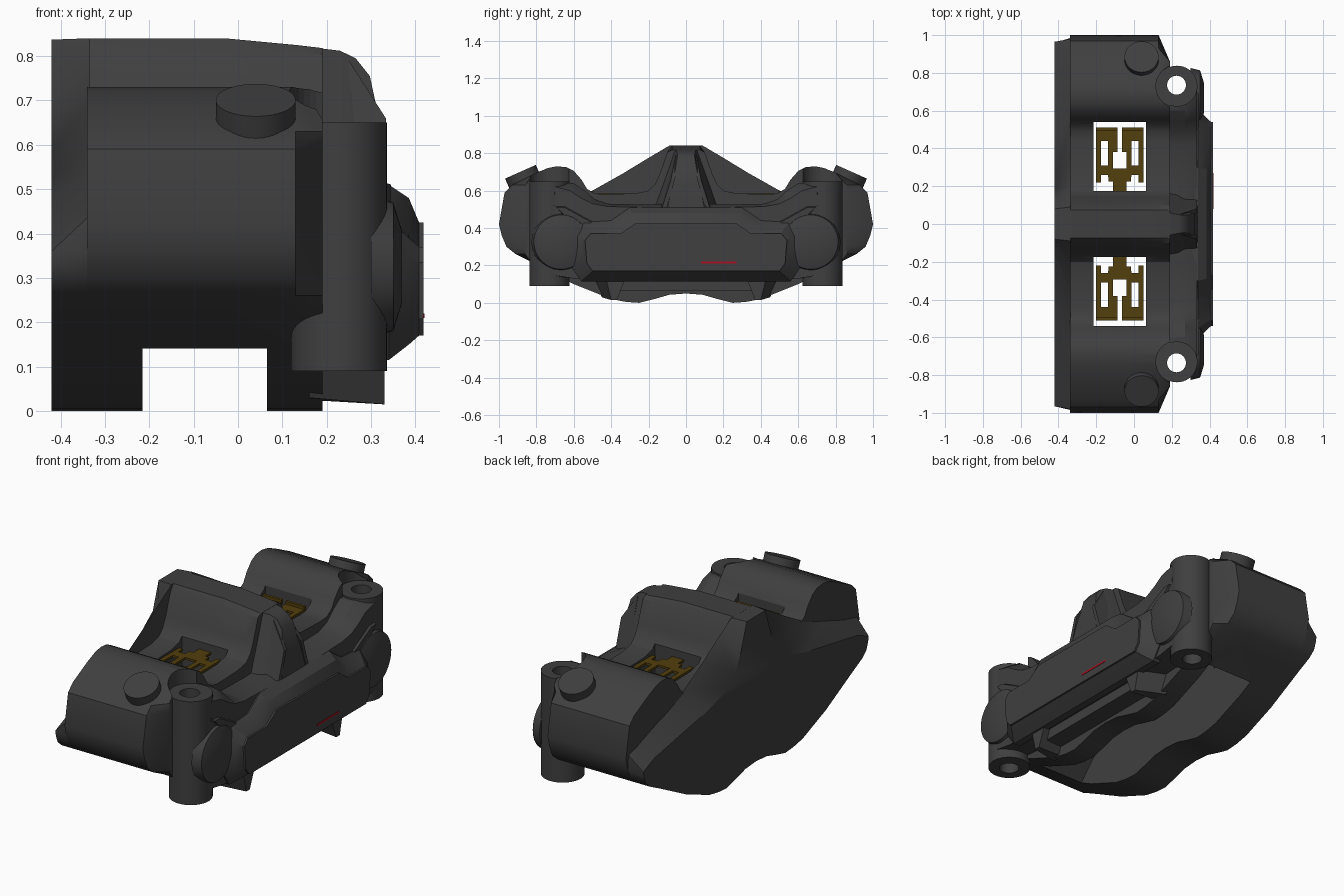
import bpy, bmesh, math
from mathutils import Matrix

if "Cube" in bpy.data.objects:
    bpy.data.objects.remove(bpy.data.objects["Cube"])


def material(name, rgb):
    m = bpy.data.materials.new(name)
    m.diffuse_color = (*rgb, 1)
    m.use_nodes = True
    m.node_tree.nodes["Principled BSDF"].inputs["Base Color"].default_value = m.diffuse_color
    return m


DARK = material("dark_grey", (0.05, 0.05, 0.05))
GOLD = material("gold", (0.085, 0.05, 0.004))
RED = material("red", (0.4, 0.005, 0.015))


def finish(name, bm, mat=DARK):
    bmesh.ops.recalc_face_normals(bm, faces=bm.faces[:])
    me = bpy.data.meshes.new(name)
    bm.to_mesh(me)
    bm.free()
    me.materials.append(mat)
    ob = bpy.data.objects.new(name, me)
    bpy.context.collection.objects.link(ob)
    return ob


def loft(name, sections, mat=DARK):
    """Skin a list of (x, [(y, z), ...]) sections with equal point counts."""
    bm = bmesh.new()
    rings = [[bm.verts.new((x, y, z)) for y, z in pts] for x, pts in sections]
    n = len(rings[0])
    for a, b in zip(rings, rings[1:]):
        for i in range(n):
            bm.faces.new((a[i], a[(i + 1) % n], b[(i + 1) % n], b[i]))
    bm.faces.new(rings[0])
    bm.faces.new(rings[-1])
    return finish(name, bm, mat)


def mirror(half):
    """Complete a half outline whose first and last points lie on y = 0."""
    return half + [(-y, z) for y, z in reversed(half[1:-1])]


def flip(pts, s):
    return [(y * s, z) for y, z in pts]


def boxes(name, ranges, mat=DARK):
    bm = bmesh.new()
    for x0, x1, y0, y1, z0, z1 in ranges:
        m = Matrix.Translation(((x0 + x1) / 2, (y0 + y1) / 2, (z0 + z1) / 2))
        bmesh.ops.create_cube(bm, size=1, matrix=m @ Matrix.Diagonal(
            (abs(x1 - x0), abs(y1 - y0), z1 - z0, 1)))
    return finish(name, bm, mat)


def cylinder(name, r1, r2, depth, loc, axis="Z", angle=0.0):
    bm = bmesh.new()
    m = Matrix.Translation(loc) @ Matrix.Rotation(angle, 4, axis)
    bmesh.ops.create_cone(bm, cap_ends=True, segments=40, radius1=r1,
                          radius2=r2, depth=depth, matrix=m)
    return finish(name, bm)


def cut(ob, cutters):
    for c in cutters:
        mod = ob.modifiers.new("cut", "BOOLEAN")
        mod.operation, mod.solver, mod.object = "DIFFERENCE", "EXACT", c
        c.hide_render = True
        c.hide_viewport = True


# Cutters: disc slot, pad windows, mounting holes and clearance above the tubes
slot = loft("slot_cutter", [(x, mirror([
    (0, .44), (.15, .43), (.3, .39), (.45, .33), (.58, .25), (.68, .14),
    (.72, -.1), (0, -.1)])) for x in (-.215, .065)])
windows = [boxes("window_cutter", [(-.214, .064, s * .175, s * .54, -.1, 1)])
           for s in (1, -1)]
holes = [cylinder("hole_cutter", .05, .05, 2, (.225, s * .735, .4)) for s in (1, -1)]
spots = [cylinder("spotface_cutter", .112, .112, .6, (.228, s * .73, .945))
         for s in (1, -1)]

# Main body, with chamfered ends on the mounting side
bottom = [(.985, .36), (.96, .3), (.91, .26), (.83, .22), (.6, .1), (.4, .02),
          (.32, .005), (.25, 0), (.17, .02), (.09, .043), (0, .05)]
body_half = [(0, .84), (.075, .84), (.1, .805), (.14, .69), (.165, .635), (.2, .6),
             (.27, .585), (.44, .58), (.49, .585), (.53, .61), (.56, .66), (.6, .705),
             (.64, .725), (.69, .73), (.74, .72), (.8, .695), (.93, .63),
             (.97, .59), (1, .42)] + bottom
body = mirror(body_half)
slope = [(y, min(z, .825)) for y, z in body]
inset = [(max(-.86, min(.86, y)), min(z, .818)) for y, z in body]
main_body = loft("main_body", [(-.34, body), (-.03, body), (.13, slope), (.19, inset)])
cut(main_body, [slot, *windows, *holes, *spots])

# Outer wall, sloping from the ridge towards the far face
wall_in = mirror([(0, .84), (.09, .84), (.2, .775), (.34, .69), (.5, .6),
                  (.7, .53), (.9, .46), (.98, .44)] + bottom)
wall_out = mirror([(0, .837), (.08, .837), (.13, .69), (.18, .59), (.25, .53),
                   (.42, .48), (.87, .4), (.965, .36)] +
                  [(.96, .33), (.945, .29)] + bottom[2:])
loft("outer_wall", [(-.335, wall_in), (-.42, wall_out)])

# Mounting side band between the tubes
band_half = [(0, .53), (.1, .53), (.22, .525), (.42, .53), (.49, .555), (.54, .6),
             (.6, .64), (.73, .645), (.75, .15), (.6, .13), (.4, .12), (0, .12)]
band_out = [(0, .5), (.1, .5), (.22, .51), (.42, .515), (.5, .53), (.56, .56),
            (.62, .6), (.7, .62), (.72, .15), (.6, .13), (.4, .12), (0, .12)]
band = loft("side_band", [(.15, mirror(band_half)), (.27, mirror(band_half)),
                          (.333, mirror(band_out))])
cut(band, holes)


# Centre rib running over the edge of the bridge
def rib(top, bot, z):
    return [(top, z), (bot, .48), (-bot, .48), (-top, z)]


loft("centre_rib", [(.12, rib(.072, .19, .825)), (.23, rib(.05, .17, .812)),
                    (.265, rib(.045, .15, .795)), (.297, rib(.05, .14, .755)),
                    (.322, rib(.07, .12, .64)), (.336, rib(.1, .12, .5))])
for s in (1, -1):
    loft("rib_edge", [(.25, flip([(.035, .79), (.055, .79), (.13, .54), (.1, .54)], s)),
                      (.333, flip([(.06, .66), (.08, .66), (.13, .5), (.105, .5)], s))])

# Raised front panel with tapered surround
panel_base = [(0, .51), (.3, .51), (.4, .44), (.55, .43), (.61, .36), (.61, .19),
              (.56, .115), (0, .115)]
panel_mid = [(0, .48), (.29, .48), (.38, .4), (.52, .39), (.56, .35), (.56, .2),
             (.52, .15), (0, .15)]
panel_face = [(0, .425), (.27, .425), (.35, .37), (.51, .37), (.54, .335),
              (.53, .21), (.5, .17), (0, .17)]
loft("front_panel", [(.3, mirror(panel_base)), (.34, mirror(panel_base)),
                     (.385, mirror(panel_mid)), (.408, mirror(panel_face)),
                     (.418, mirror(panel_face))])
boxes("red_stripe", [(.41, .42, .08, .27, .21, .22)], RED)
boxes("lower_ledge", [(.17, .29, -.36, .36, .065, .15)])

for s in (1, -1):
    # Mounting tubes
    tube = cylinder("mounting_tube", .108, .108, .56, (.228, s * .73, .37))
    cut(tube, holes)
    # Piston caps
    cylinder("piston_cap", .158, .145, .05, (.325, s * .668, .325), "Y", math.pi / 2)
    cylinder("piston_cap_dome", .145, .08, .02, (.36, s * .668, .325), "Y", math.pi / 2)
    # Diagonal arms joining panel and tubes
    loft("diagonal_arm", [(.29, flip([(.71, .53), (.64, .53), (.4, .42), (.55, .34)], s)),
                          (.345, flip([(.69, .51), (.65, .51), (.45, .4), (.54, .36)], s))])
    # Small pointed feet below the panel
    loft("lower_foot", [(.16, flip([(.33, .14), (.5, .14), (.45, .03), (.38, .025)], s)),
                        (.33, flip([(.32, .14), (.43, .14), (.4, .015), (.37, .015)], s))])
    # Tilted end plugs
    cylinder("end_plug", .09, .09, .1, (.04, s * .865, .655), "X", -s * math.radians(24))

    # Pad springs: pairs of legs with cross bars and a centre tab
    c, z0, z1 = -.075, .572, .584
    parts = [(c - .035, c + .035, s * .15, s * .23, z0, z1),
             (c - .06, c + .06, s * .225, s * .295, z0, z1)]
    for d in (1, -1):
        for a, b, y0, y1 in ((.1, .125, .22, .51), (.035, .062, .25, .45),
                             (.012, .125, .44, .51), (.012, .062, .38, .51),
                             (.055, .125, .26, .31)):
            parts.append((c + d * a, c + d * b, s * y0, s * y1, z0, z1))
        parts.append((c + d * .012, c + d * .125, s * .495, s * .51, z0, z1 + .015))
    boxes("pad_spring", [(min(a, b), max(a, b), *r) for a, b, *r in parts], GOLD)

# Smooth shading that keeps the hard edges
bpy.ops.object.select_all(action="DESELECT")
for ob in bpy.data.objects:
    if not ob.hide_render and ob.name.split(".")[0] != "pad_spring":
        ob.select_set(True)
        bpy.context.view_layer.objects.active = ob
bpy.ops.object.shade_smooth_by_angle(angle=math.radians(30))
